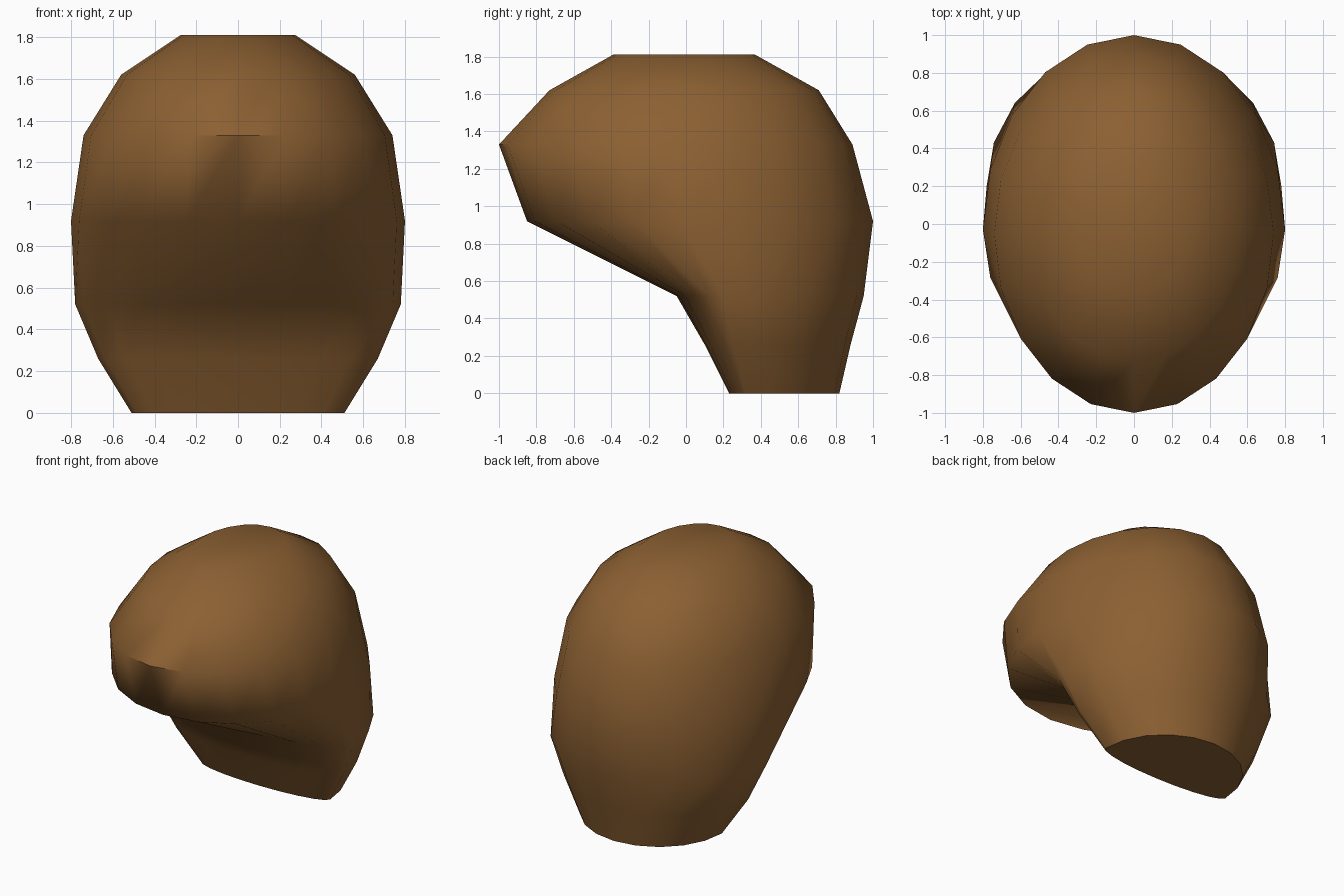
import bpy, bmesh
from math import sin, cos, radians, tau

default = bpy.data.objects.get("Cube")
if default:
    bpy.data.objects.remove(default, do_unlink=True)

SIDES = 20

# One colour for the whole body
brown = bpy.data.materials.new("warm_brown")
brown.use_nodes = True
colour = (0.26, 0.117, 0.032, 1.0)
brown.diffuse_color = colour
brown.node_tree.nodes["Principled BSDF"].inputs["Base Color"].default_value = colour

# Cross-sections: height, half width, front y, widest y, back y
RINGS = [
    (0.00, 0.51, 0.23, 0.32, 0.82),    # flat neck base
    (0.26, 0.67, 0.10, 0.25, 0.88),
    (0.52, 0.78, -0.05, 0.20, 0.95),   # throat
    (0.92, 0.80, -0.85, -0.03, 1.00),  # jaw
    (1.33, 0.74, -1.00, -0.05, 0.89),  # brow
    (1.62, 0.56, -0.73, -0.01, 0.71),
    (1.81, 0.275, -0.39, -0.01, 0.37), # crown
]


def add_ring(bm, z, half_width, front, middle, back):
    """Ellipse whose front and back halves have their own depths."""
    verts = []
    for i in range(SIDES):
        a = tau * i / SIDES
        depth = back - middle if cos(a) > 0 else middle - front
        verts.append(bm.verts.new((-half_width * sin(a), middle + depth * cos(a), z)))
    return verts


# Loft the head and neck through the cross-sections
bm = bmesh.new()
rings = [add_ring(bm, *r) for r in RINGS]
for low, high in zip(rings, rings[1:]):
    for i in range(SIDES):
        j = (i + 1) % SIDES
        bm.faces.new((low[i], low[j], high[j], high[i]))
base = bm.faces.new(rings[0][::-1])
bm.faces.new(rings[-1])
bmesh.ops.recalc_face_normals(bm, faces=bm.faces)
base_edges = [tuple(sorted(v.index for v in e.verts)) for e in base.edges]

mesh = bpy.data.meshes.new("head")
bm.to_mesh(mesh)
bm.free()
mesh.materials.append(brown)
head = bpy.data.objects.new("head", mesh)
bpy.context.collection.objects.link(head)

# Smooth shading, with a crisp brow edge and base rim
bpy.ops.object.select_all(action="DESELECT")
head.select_set(True)
bpy.context.view_layer.objects.active = head
bpy.ops.object.shade_smooth_by_angle(angle=radians(58))
for edge in mesh.edges:
    if all(mesh.vertices[v].co.z < 0.01 for v in edge.vertices):
        edge.use_edge_sharp = True
